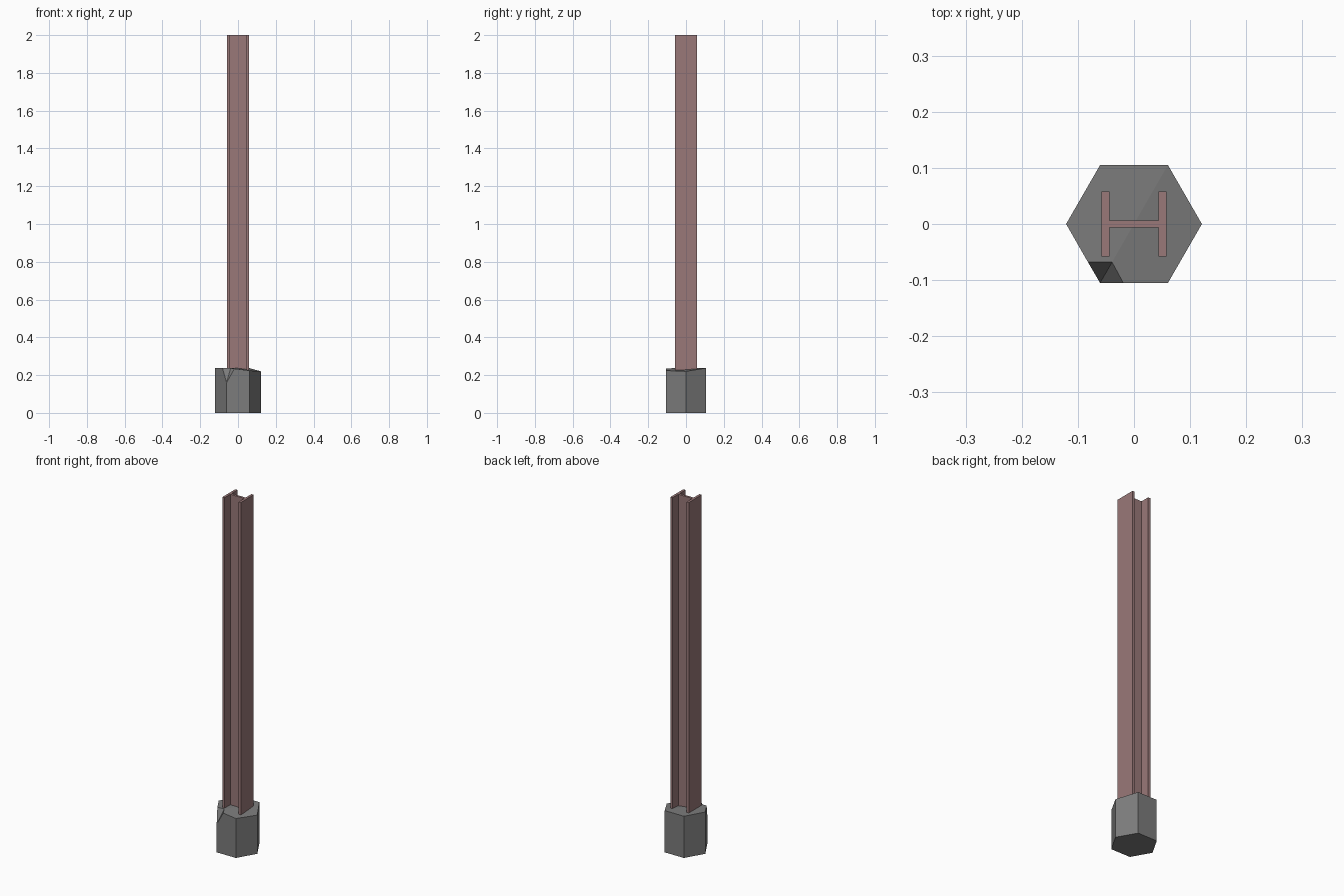
import bpy
import bmesh

if "Cube" in bpy.data.objects:
    bpy.data.objects.remove(bpy.data.objects["Cube"])


def make_object(name, bm, color):
    bmesh.ops.recalc_face_normals(bm, faces=bm.faces[:])
    mesh = bpy.data.meshes.new(name)
    bm.to_mesh(mesh)
    bm.free()
    mat = bpy.data.materials.new(name + "_material")
    mat.diffuse_color = color
    mat.use_nodes = True
    mat.node_tree.nodes["Principled BSDF"].inputs["Base Color"].default_value = mat.diffuse_color
    mesh.materials.append(mat)
    obj = bpy.data.objects.new(name, mesh)
    bpy.context.collection.objects.link(obj)
    return obj


# Concrete footing: hexagonal block, sloped on one side, with one chipped corner
R, H, TOP = 0.121, 0.105, 0.237
corners = {"r": (R, 0), "br": (R / 2, H), "bl": (-R / 2, H),
           "l": (-R, 0), "fl": (-R / 2, -H), "fr": (R / 2, -H)}
top_z = {"r": 0.22, "br": TOP, "bl": TOP, "l": TOP, "fl": 0.16, "fr": 0.224}
bm = bmesh.new()
low = {k: bm.verts.new((x, y, 0)) for k, (x, y) in corners.items()}
up = {k: bm.verts.new((x, y, top_z[k])) for k, (x, y) in corners.items()}
chip_left = bm.verts.new((-0.082, -0.068, TOP))
chip_in = bm.verts.new((-0.039, -0.068, TOP))
chip_right = bm.verts.new((-0.019, -H, 0.234))
extra = {("l", "fl"): [chip_left], ("fl", "fr"): [chip_right]}
order = list(corners)
for a, b in zip(order, order[1:] + order[:1]):
    rim = [up[a]] + extra.get((a, b), []) + [up[b]]
    bm.faces.new([low[b], low[a]] + rim)
bm.faces.new(low.values())
bm.faces.new([up["br"], up["bl"], up["l"], chip_left, chip_in])
bm.faces.new([up["br"], chip_in, chip_right, up["fr"], up["r"]])
bm.faces.new([chip_left, up["fl"], chip_in])
bm.faces.new([chip_in, up["fl"], chip_right])
make_object("concrete_footing", bm, (0.2, 0.2, 0.2, 1))

# Steel post: H profile mirrored from one quarter, extruded upward
quarter = [(0.058, 0.058), (0.044, 0.058), (0.044, 0.0065)]
half = quarter + [(-x, y) for x, y in reversed(quarter)]
profile = half + [(x, -y) for x, y in reversed(half)]
bm = bmesh.new()
base = bm.faces.new([bm.verts.new((x, y, 0.1)) for x, y in profile])
walls = bmesh.ops.extrude_face_region(bm, geom=[base], use_keep_orig=True)
for v in walls["geom"]:
    if isinstance(v, bmesh.types.BMVert):
        v.co.z = 2.0
make_object("steel_post", bm, (0.32, 0.19, 0.19, 1))
